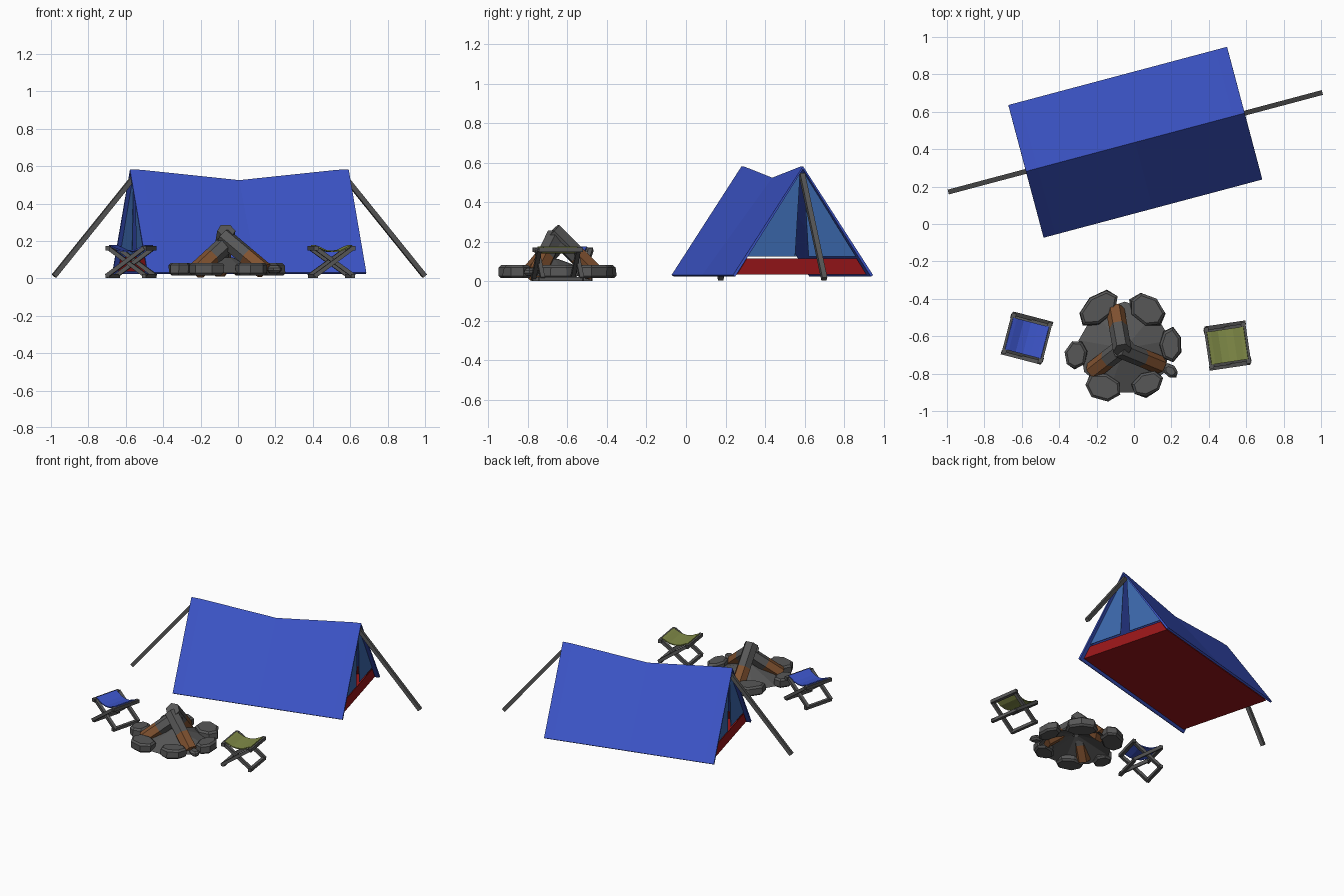
import bpy, bmesh, math, random
from mathutils import Matrix, Vector

random.seed(4)
if "Cube" in bpy.data.objects:
    bpy.data.objects.remove(bpy.data.objects["Cube"])


def material(name, r, g, b):
    m = bpy.data.materials.new(name)
    m.use_nodes = True
    m.diffuse_color = (r, g, b, 1)
    node = m.node_tree.nodes["Principled BSDF"]
    node.inputs["Base Color"].default_value = (r, g, b, 1)
    node.inputs["Roughness"].default_value = 0.9
    return m


BLUE = material("tent blue", 0.045, 0.09, 0.58)
PALE = material("inner blue", 0.045, 0.14, 0.42)
RED = material("groundsheet red", 0.32, 0.008, 0.01)
GREY = material("dark grey", 0.095, 0.095, 0.095)
WOOD = material("wood brown", 0.22, 0.085, 0.03)
OLIVE = material("olive cloth", 0.22, 0.26, 0.065)


def finish(name, bm, mats, M=Matrix(), thickness=0):
    bm.transform(M)
    mesh = bpy.data.meshes.new(name)
    bm.to_mesh(mesh)
    bm.free()
    for m in mats:
        mesh.materials.append(m)
    ob = bpy.data.objects.new(name, mesh)
    bpy.context.collection.objects.link(ob)
    if thickness:
        mod = ob.modifiers.new("thickness", "SOLIDIFY")
        mod.thickness = thickness
        mod.offset = -1
    return ob


def sheet(name, rows, mat, M, thickness):
    """Surface lofted through equal rows of points."""
    bm = bmesh.new()
    vs = [[bm.verts.new(p) for p in row] for row in rows]
    for a, b in zip(vs, vs[1:]):
        for i in range(len(a) - 1):
            bm.faces.new((a[i], b[i], b[i + 1], a[i + 1]))
    return finish(name, bm, [mat], M, thickness)


def beam(name, a, b, w, mats, M=Matrix(), sides=4, cut=None):
    """Straight bar from a to b; an optional cut colours its lower part."""
    a, b = Vector(a), Vector(b)
    d = b - a
    bm = bmesh.new()
    bmesh.ops.create_cone(bm, cap_ends=True, segments=sides, radius1=w / 1.414,
                          radius2=w / 1.414, depth=d.length)
    bmesh.ops.rotate(bm, verts=bm.verts, matrix=Matrix.Rotation(math.pi / sides, 3, "Z"))
    if cut is not None:
        level = (cut - 0.5) * d.length
        bmesh.ops.bisect_plane(bm, geom=bm.verts[:] + bm.edges[:] + bm.faces[:],
                               plane_co=(0, 0, level), plane_no=(0, 0, 1))
        for f in bm.faces:
            f.material_index = int(f.calc_center_median().z < level)
    bm.transform(Matrix.Translation((a + b) / 2) @ d.to_track_quat("Z", "Y").to_matrix().to_4x4())
    return finish(name, bm, mats, M)


def place(x, y, degrees):
    return Matrix.Translation((x, y, 0)) @ Matrix.Rotation(math.radians(degrees), 4, "Z")


# Tent: sagging fly sheet
T = place(0.007, 0.437, 14.9)
L, W = 0.605, 0.367
ridge = [(-L, 0.583), (-0.54, 0.58), (0, 0.525), (0.54, 0.58), (L, 0.583)]
sheet("tent_fly", [[(u, -W, 0.032), (u, 0, z), (u, W, 0.032)] for u, z in ridge],
      BLUE, T, 0.014)

# Groundsheet tub: floor with sloping sides and upright ends
bm = bmesh.new()
E = 0.58
low = [bm.verts.new((sx * E, sy * 0.338, 0.036)) for sx, sy in ((-1, -1), (1, -1), (1, 1), (-1, 1))]
top = [bm.verts.new((sx * E, sy * 0.288, 0.115)) for sx, sy in ((-1, -1), (1, -1), (1, 1), (-1, 1))]
bm.faces.new(low[::-1])
for i in range(4):
    j = (i + 1) % 4
    bm.faces.new((low[i], low[j], top[j], top[i]))
finish("tent_groundsheet", bm, [RED], T, 0.006)

# Door flaps and guy poles at both ends
for s, end in ((-1, "right"), (1, "left")):
    for k, side in ((-1, "front"), (1, "back")):
        bm = bmesh.new()
        pts = [(0.036, 0.127), (0.283, 0.127), (0.014, 0.545), (0.01, 0.545)]
        bm.faces.new([bm.verts.new((s * E, k * v, z)) for v, z in pts])
        finish(f"door_flap_{end}_{side}", bm, [PALE], T, 0.004)
    beam(f"tent_pole_{end}", (s * 1.025, 0, 0.012), (s * 0.585, 0, 0.54), 0.026, [GREY], T)


# Folding stools
def stool(name, M, cloth):
    h = 0.1
    for s in (-1, 1):
        for k in (-1, 1):
            y = s * h - k * 0.008
            beam(f"{name}_leg", (-k * h * 1.08, y, 0.012), (k * h, y, 0.162), 0.022, [GREY], M)
        beam(f"{name}_top_bar", (s * h, -0.112, 0.16), (s * h, 0.112, 0.16), 0.024, [GREY], M)
        beam(f"{name}_foot_bar", (s * h, -0.112, 0.012), (s * h, 0.112, 0.012), 0.022, [GREY], M)
    curve = [(-0.098, 0.177), (-0.078, 0.17), (-0.04, 0.152), (0, 0.147),
             (0.04, 0.152), (0.078, 0.17), (0.098, 0.177)]
    sheet(f"{name}_seat", [[(x, -0.088, z), (x, 0.088, z)] for x, z in curve], cloth, M, 0.007)


stool("blue_stool", place(-0.572, -0.61, -14.6), BLUE)
stool("olive_stool", place(0.5, -0.65, 8.5), OLIVE)

# Campfire: low ash mound
bm = bmesh.new()
bmesh.ops.create_cone(bm, cap_ends=False, segments=9, radius1=0.25, radius2=0.02, depth=0.085)
finish("ash_mound", bm, [GREY], Matrix.Translation((-0.05, -0.665, 0.07)))

# Ring of rough stones: x, y, half length, half width, angle
stones = [(-0.19, -0.45, 0.125, 0.075, 40), (0.07, -0.46, 0.105, 0.075, -40),
          (0.195, -0.645, 0.09, 0.06, 90), (0.195, -0.785, 0.045, 0.033, -40),
          (0.07, -0.855, 0.09, 0.065, 30), (-0.165, -0.87, 0.1, 0.072, -15),
          (-0.31, -0.7, 0.08, 0.06, 75)]
for i, (x, y, a, b, angle) in enumerate(stones):
    bm = bmesh.new()
    size = min(1, a / 0.08)
    bmesh.ops.create_cone(bm, cap_ends=True, segments=7, radius1=1, radius2=0.97, depth=1)
    for v in bm.verts:
        j = random.uniform(0.95, 1.1)
        v.co = (v.co.x * a * j, v.co.y * b * j, v.co.z * 0.066 * size)
    bmesh.ops.bevel(bm, geom=[e for e in bm.edges if abs(e.verts[0].co.z - e.verts[1].co.z) < 0.01],
                    offset=0.012, segments=1, affect="EDGES")
    finish(f"stone_{i + 1}", bm, [GREY],
           Matrix.Translation((0, 0, 0.049)) @ place(x, y, angle))

# Leaning logs, charred at the top
logs = [((-0.1, -0.46, 0.04), (-0.062, -0.675, 0.255)),
        ((0.14, -0.755, 0.04), (-0.08, -0.665, 0.225)),
        ((-0.22, -0.785, 0.04), (-0.035, -0.64, 0.21))]
for i, (a, b) in enumerate(logs):
    beam(f"fire_log_{i + 1}", a, b, 0.07, [GREY, WOOD], sides=6, cut=0.43)
